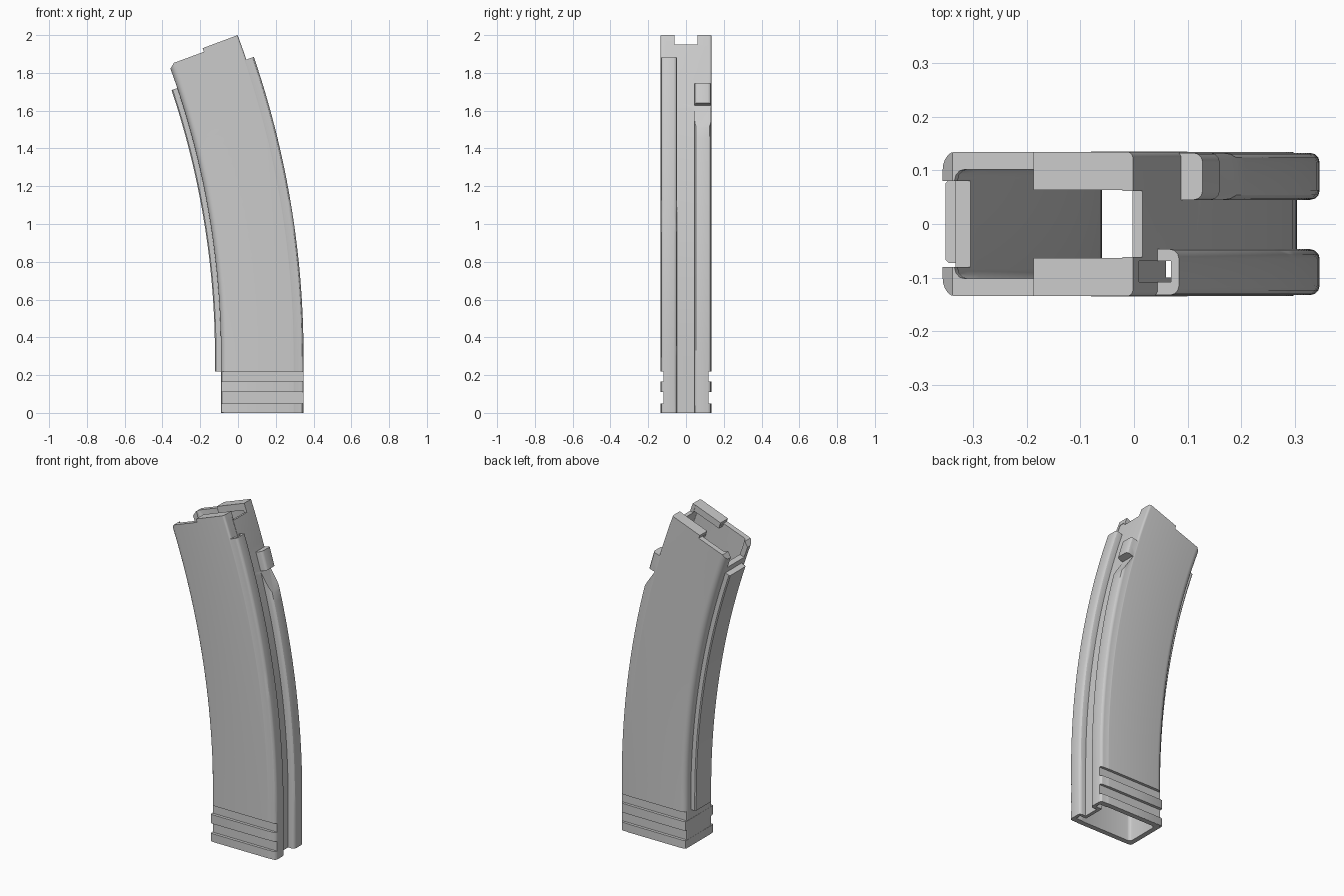
import bpy, bmesh, math

if "Cube" in bpy.data.objects:
    bpy.data.objects.remove(bpy.data.objects["Cube"])

steel = bpy.data.materials.new("grey_steel")
steel.use_nodes = True
GREY = (0.6, 0.6, 0.6, 1)
steel.diffuse_color = GREY
steel.node_tree.nodes["Principled BSDF"].inputs["Base Color"].default_value = GREY

CX, BEND_Z, R = -4.555, 0.3, 4.85    # bend centre and radius at the core's outer wall
CORE = 0.305                         # outer wall of the core


def bend(u, y, s):
    """Straight foot, then a circular arc."""
    if s <= BEND_Z:
        return u, y, s
    a = (s - BEND_Z) / R
    return CX + (u - CX) * math.cos(a), y, BEND_Z + (u - CX) * math.sin(a)


def box(u0, u1, y0, y1, c0=0.0, c1=0.0, steps=1):
    """Rectangle with corner size c0 at the u0 end and c1 at the u1 end."""
    pts = []
    for u, y, c, start in ((u0, y0, c0, 180), (u1, y0, c1, 270), (u1, y1, c1, 0), (u0, y1, c0, 90)):
        if not c:
            pts.append((u, y))
            continue
        cu = u + c if u == u0 else u - c
        cy = y + c if y == y0 else y - c
        for i in range(steps + 1):
            a = math.radians(start + 90 * i / steps)
            pts.append((cu + c * math.cos(a), cy + c * math.sin(a)))
    return pts


def sweep(name, profile, s0, s1, slope=0.0):
    """Sweep a profile along the bend; slope slants the far end."""
    bm = bmesh.new()
    heights = [s0] + ([BEND_Z] if s0 < BEND_Z < s1 else [])
    start = heights[-1]
    n = max(1, math.ceil((s1 - start) / 0.06))
    heights += [start + (s1 - start) * (i + 1) / n for i in range(n)]
    rings = []
    for s in heights:
        k = (s - s0) / (s1 - s0)
        rings.append([bm.verts.new(bend(u, y, s - k * slope * (u - CORE))) for u, y in profile])
    for a, b in zip(rings, rings[1:]):
        for i in range(len(a)):
            j = (i + 1) % len(a)
            bm.faces.new((a[i], a[j], b[j], b[i]))
    bm.faces.new(rings[0][::-1])
    bm.faces.new(rings[-1])
    bmesh.ops.recalc_face_normals(bm, faces=bm.faces)
    mesh = bpy.data.meshes.new(name)
    bm.to_mesh(mesh)
    bm.free()
    mesh.materials.append(steel)
    obj = bpy.data.objects.new(name, mesh)
    bpy.context.collection.objects.link(obj)
    return obj


def combine(target, operation, tools):
    """Apply booleans one by one and remove the tools."""
    for tool in tools:
        tool.hide_render = True
        mod = target.modifiers.new("shape", "BOOLEAN")
        mod.operation, mod.solver, mod.object = operation, "EXACT", tool
        graph = bpy.context.evaluated_depsgraph_get()
        mesh = bpy.data.meshes.new_from_object(target.evaluated_get(graph))
        target.modifiers.clear()
        target.data = mesh
        bpy.data.objects.remove(tool)


# Curved body with two rails on its outer edge
body = sweep("magazine_body", box(-0.09, CORE, -0.135, 0.135, 0.035, 0.012, 5), 0, 2.033)

# Lowered front of the mouth with a softened corner, cut while the body is still solid
combine(body, "DIFFERENCE", [
    sweep("lip_step", box(-0.2, 0.107, -0.2, 0.2), 2.012, 2.2),
    sweep("front_corner", box(-0.22, 0.0, -0.22, 0.22), 2.6, 2.34, -0.9),
])

front_rail = box(0.29, 0.347, -0.133, -0.047, 0, 0.018, 3)
back_rail = box(0.29, 0.347, 0.045, 0.133, 0, 0.018, 3)
foot_band = box(-0.091, 0.1, -0.1355, 0.1355, 0.012, 0, 2)
combine(body, "UNION", [
    sweep("front_rail", front_rail, 0, 1.896),
    sweep("back_rail", back_rail, 0, 1.635, 3.0),
    sweep("catch_tab", back_rail, 1.643, 1.754),
    sweep("lower_band", foot_band, 0.001, 0.05),
    sweep("upper_band", foot_band, 0.11, 0.165),
])

# Hollow inside, feed lips, feed window and rear notch
cuts = [
    sweep("cavity", box(-0.06, 0.285, -0.104, 0.104, 0.02, 0.01, 3), -0.1, 1.993),
    sweep("throat", box(-0.05, 0.284, -0.064, 0.064), 1.82, 2.11),
    sweep("feed_opening", box(-0.058, 0.105, -0.102, 0.102, 0.02, 0, 3), 1.87, 2.13),
    sweep("feed_window", box(-0.2, -0.04, -0.08, 0.08), 1.91, 2.15),
    sweep("rear_notch", box(0.25, 0.4, -0.062, 0.062), 1.98, 2.17),
    sweep("front_rail_bore", box(0.303, 0.331, -0.108, -0.069), 1.2, 2.0),
]
for sign, top in ((-1, 1.84), (1, 1.4)):
    y0, y1 = sorted((sign * 0.067, sign * 0.1))
    cuts.append(sweep("rail_pocket", box(0.25, 0.328, y0, y1), -0.12, top))
    # Grip grooves around the foot
    for low, high in ((0.05, 0.11), (0.165, 0.22)):
        y0, y1 = sorted((sign * 0.118, sign * 0.2))
        cuts.append(sweep("grip_groove", box(-0.3, 0.5, y0, y1), low, high))
combine(body, "DIFFERENCE", cuts)

# Raised spine on the inner edge
spine = sweep("spine", box(-0.122, -0.075, -0.073, 0.082, 0.006), 0.22, 1.869)

bpy.ops.object.select_all(action="DESELECT")
for obj in (body, spine):
    obj.select_set(True)
bpy.context.view_layer.objects.active = body
bpy.ops.object.shade_smooth_by_angle(angle=math.radians(30))
